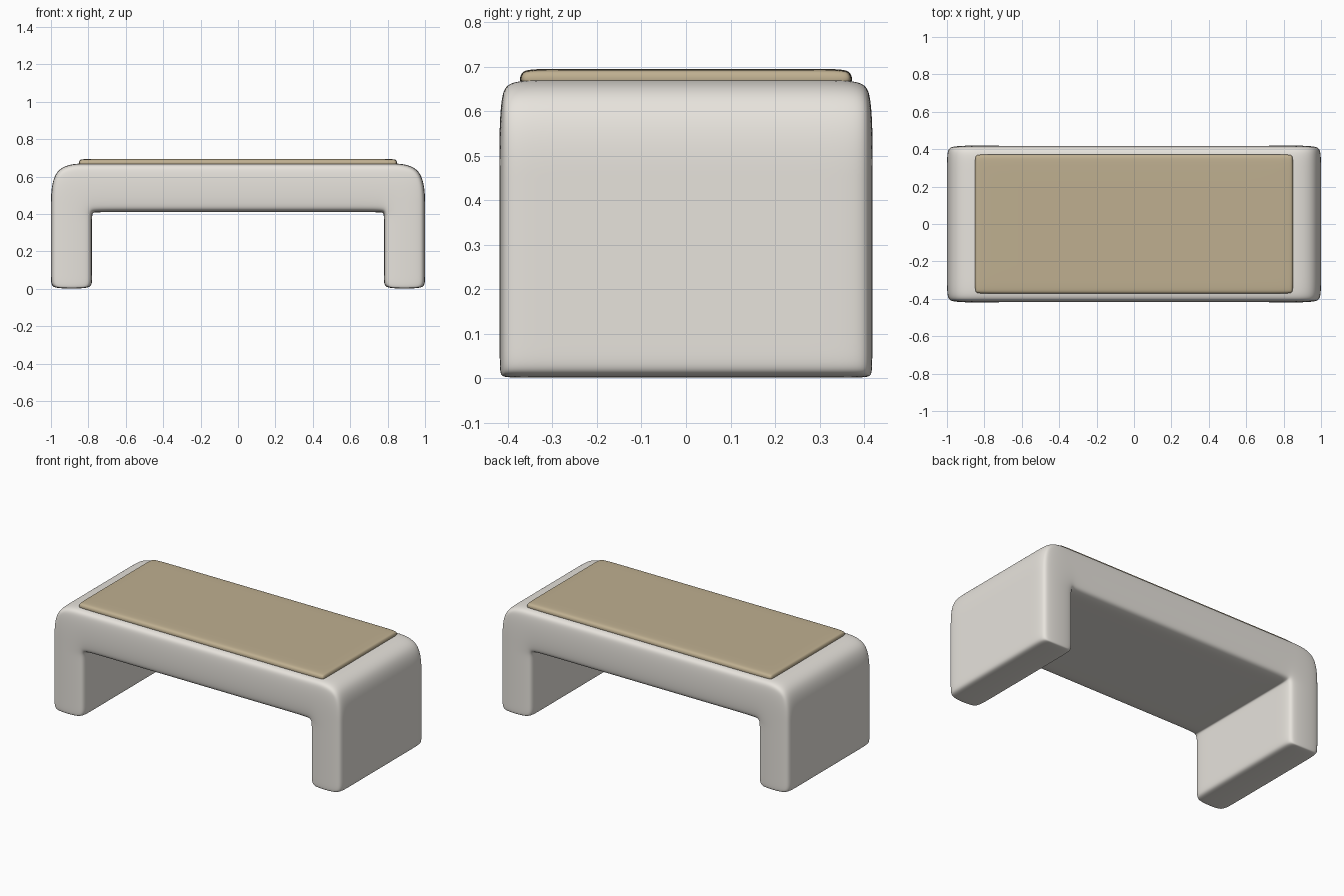
import bpy, bmesh

if "Cube" in bpy.data.objects:
    bpy.data.objects.remove(bpy.data.objects["Cube"])


def cage_part(name, xs, ys, zs, keep, levels, color=None):
    """Smooth part: outer skin of the kept x/z cells of a grid, subdivided."""
    bm = bmesh.new()
    verts = {}

    def v(i, j, k):
        if (i, j, k) not in verts:
            verts[i, j, k] = bm.verts.new((xs[i], ys[j], zs[k]))
        return verts[i, j, k]

    nx, ny, nz = len(xs) - 1, len(ys) - 1, len(zs) - 1

    def solid(i, k):
        return 0 <= i < nx and 0 <= k < nz and keep(i, k)

    for i in range(nx):
        for k in range(nz):
            if not solid(i, k):
                continue
            # front and back skins
            for j in (0, ny):
                bm.faces.new([v(i, j, k), v(i + 1, j, k), v(i + 1, j, k + 1), v(i, j, k + 1)])
            # sides, top and underside
            for j in range(ny):
                for di, dk, a, b in ((-1, 0, (i, k), (i, k + 1)),
                                     (1, 0, (i + 1, k), (i + 1, k + 1)),
                                     (0, -1, (i, k), (i + 1, k)),
                                     (0, 1, (i, k + 1), (i + 1, k + 1))):
                    if not solid(i + di, k + dk):
                        bm.faces.new([v(a[0], j, a[1]), v(b[0], j, b[1]),
                                      v(b[0], j + 1, b[1]), v(a[0], j + 1, a[1])])
    bmesh.ops.recalc_face_normals(bm, faces=bm.faces)
    for f in bm.faces:
        f.smooth = True
    mesh = bpy.data.meshes.new(name)
    bm.to_mesh(mesh)
    bm.free()
    obj = bpy.data.objects.new(name, mesh)
    bpy.context.collection.objects.link(obj)
    sub = obj.modifiers.new("Subdivision", 'SUBSURF')
    sub.levels = sub.render_levels = levels
    if color:
        mat = bpy.data.materials.new(name + "_material")
        mat.diffuse_color = color
        mat.use_nodes = True
        mat.node_tree.nodes["Principled BSDF"].inputs["Base Color"].default_value = mat.diffuse_color
        mesh.materials.append(mat)
    return obj


# Bench body: beam on two slab legs
cage_part("bench_frame",
          [-1, -0.78, -0.75, 0.75, 0.78, 1],
          [-0.42, -0.38, 0.38, 0.42],
          [0, 0.03, 0.38, 0.41, 0.67],
          lambda i, k: k == 3 or i in (0, 4), 4,
          (0.80, 0.77, 0.72, 1))

# Thin seat pad on top
cage_part("seat_pad",
          [-0.852, -0.81, 0.81, 0.852],
          [-0.375, -0.32, 0.32, 0.375],
          [0.65, 0.695],
          lambda i, k: True, 4,
          (0.52, 0.43, 0.28, 1))
